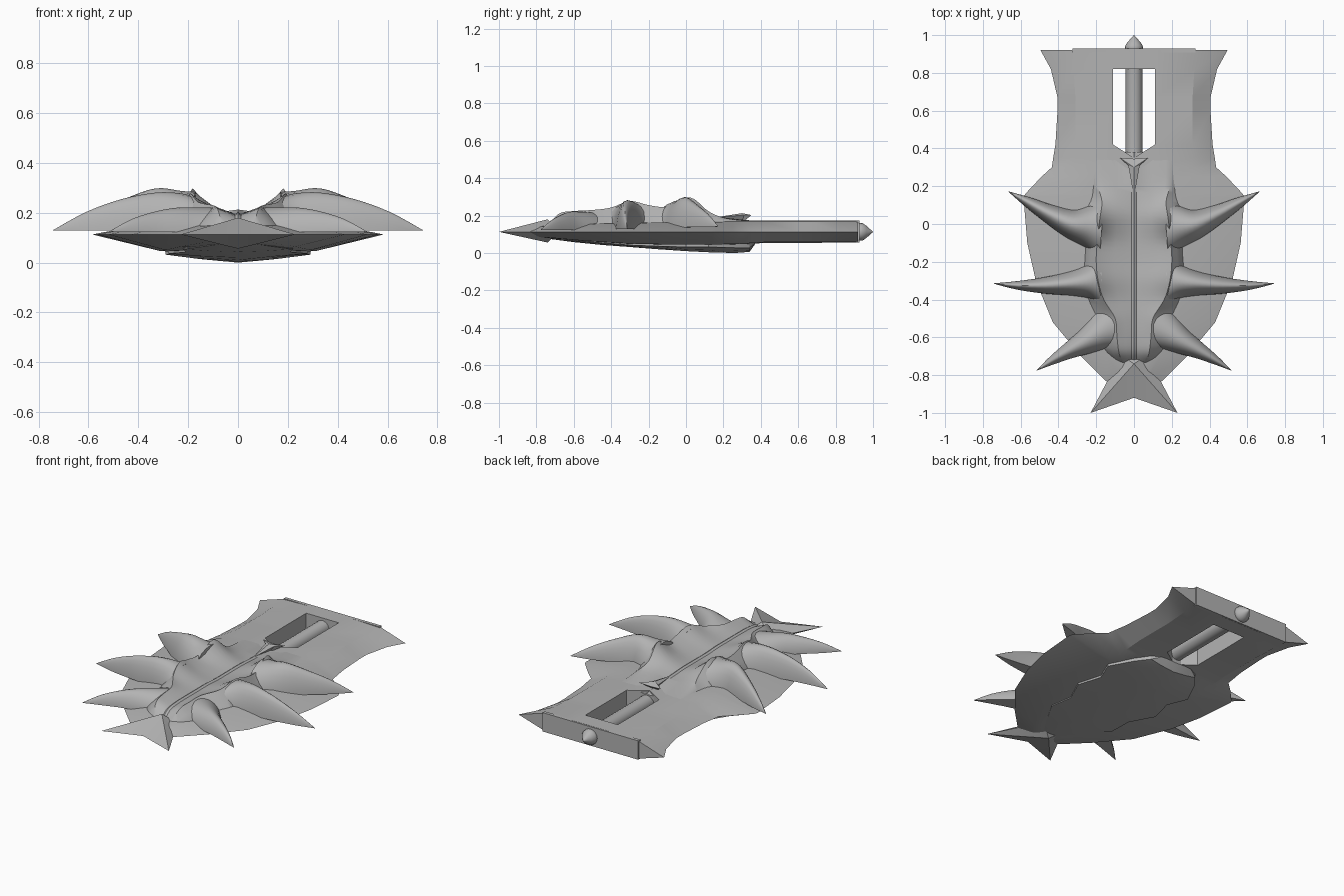
import bpy, bmesh, math
from mathutils import Vector

if "Cube" in bpy.data.objects:
    bpy.data.objects.remove(bpy.data.objects["Cube"])

grey = bpy.data.materials.new("stone grey")
grey.diffuse_color = (0.45, 0.45, 0.45, 1)
grey.use_nodes = True
grey.node_tree.nodes["Principled BSDF"].inputs["Base Color"].default_value = grey.diffuse_color


def finish(name, bm, angle=35):
    bmesh.ops.remove_doubles(bm, verts=bm.verts, dist=0.0004)
    bmesh.ops.dissolve_degenerate(bm, edges=bm.edges, dist=0.0004)
    bmesh.ops.recalc_face_normals(bm, faces=bm.faces)
    me = bpy.data.meshes.new(name)
    bm.to_mesh(me)
    bm.free()
    me.materials.append(grey)
    ob = bpy.data.objects.new(name, me)
    bpy.context.collection.objects.link(ob)
    bpy.ops.object.select_all(action='DESELECT')
    ob.select_set(True)
    bpy.context.view_layer.objects.active = ob
    bpy.ops.object.shade_smooth_by_angle(angle=math.radians(angle))
    return ob


def smooth_rows(rows, steps):
    """Catmull-Rom interpolation through rows of numbers."""
    out, n = [], len(rows)
    for i in range(n - 1):
        quad = [rows[max(0, min(n - 1, i + k))] for k in (-1, 0, 1, 2)]
        for s in range(steps):
            t = s / steps
            out.append([0.5 * (2 * b + (c - a) * t + (2 * a - 5 * b + 4 * c - d) * t * t
                               + (3 * b - a - 3 * c + d) * t ** 3) for a, b, c, d in zip(*quad)])
    return out + [list(rows[-1])]


def loft(name, rings, angle=35):
    """Skin closed rings and cap both ends."""
    bm = bmesh.new()
    vr = [[bm.verts.new(p) for p in r] for r in rings]
    n = len(rings[0])
    for a, b in zip(vr, vr[1:]):
        for j in range(n):
            bm.faces.new((a[j], a[(j + 1) % n], b[(j + 1) % n], b[j]))
    bm.faces.new(vr[0])
    bm.faces.new(vr[-1])
    return finish(name, bm, angle)


# Board: y, edge half width, flat half width, top z, bottom z
EDGE = 0.115
board = [(-0.89, 0.03, 0.02, 0.12, 0.11), (-0.83, 0.15, 0.06, 0.132, 0.095),
         (-0.7, 0.28, 0.14, 0.148, 0.082), (-0.52, 0.43, 0.23, 0.157, 0.066),
         (-0.3, 0.52, 0.29, 0.162, 0.052), (-0.1, 0.565, 0.31, 0.165, 0.048),
         (0.14, 0.585, 0.31, 0.168, 0.048), (0.16, 0.575, 0.31, 0.168, 0.048),
         (0.25, 0.49, 0.31, 0.17, 0.05), (0.3, 0.435, 0.31, 0.17, 0.052),
         (0.35, 0.428, 0.31, 0.17, 0.055), (0.42, 0.416, 0.31, 0.17, 0.06),
         (0.6, 0.405, 0.31, 0.17, 0.06), (0.67, 0.405, 0.31, 0.17, 0.06),
         (0.82, 0.44, 0.32, 0.17, 0.062), (0.92, 0.495, 0.32, 0.17, 0.062)]
bm = bmesh.new()
sides = ([], [])
for y, e, f, zt, zb in board:
    slot = min(0.11, f * 0.6)
    xs = (-e, -f, -slot, 0, slot, f, e)
    for grid, z, bow in ((sides[0], zt, 0.006), (sides[1], zb, -0.004)):
        grid.append([bm.verts.new((x, y, EDGE if abs(x) == e else z + bow * (abs(x) <= slot)))
                     for x in xs])
cells = []
for i in range(len(board) - 1):
    for j in range(6):
        c = [(i, j), (i, j + 1), (i + 1, j + 1), (i + 1, j)]
        if j in (2, 3):
            if 0.4 < board[i][0] < 0.8:      # open slot
                continue
            if board[i][0] == 0.35:          # pointed slot end
                c.remove((i + 1, 3))
        cells.append(c)
border = {}
for c in cells:
    for grid in sides:
        bm.faces.new([grid[i][j] for i, j in c])
    for a, b in zip(c, c[1:] + c[:1]):
        key = tuple(sorted((a, b)))
        border[key] = border.get(key, 0) + 1
for (a, b), count in border.items():         # slot walls and end faces
    if count == 1:
        bm.faces.new([sides[0][a[0]][a[1]], sides[0][b[0]][b[1]],
                      sides[1][b[0]][b[1]], sides[1][a[0]][a[1]]])
finish("board", bm, 25)

# Thin end plate
bm = bmesh.new()
bmesh.ops.create_cube(bm, size=1)
for v in bm.verts:
    v.co = Vector((v.co.x * 0.65, 0.918 + v.co.y * 0.02, 0.117 + v.co.z * 0.116))
finish("end_plate", bm)

# Rod through the slot, ending in a rounded point
loft("centre_rod", [[(r * math.cos(k * math.tau / 20), y, EDGE + r * math.sin(k * math.tau / 20))
                     for k in range(20)]
                    for y, r in ((0.33, 0.045), (0.92, 0.045), (0.93, 0.047), (0.945, 0.046),
                                 (0.965, 0.032), (0.985, 0.014), (1.0, 0.001))])

# Raised body: y, valley z, crest x, crest z, foot x, foot z
spine = smooth_rows([(0.38, 0.172, 0.2, 0.17, 0.235, 0.16), (0.22, 0.19, 0.195, 0.186, 0.24, 0.15),
                     (0.12, 0.195, 0.17, 0.225, 0.25, 0.15), (0.02, 0.2, 0.182, 0.3, 0.29, 0.15),
                     (-0.1, 0.2, 0.195, 0.25, 0.27, 0.15), (-0.2, 0.2, 0.2, 0.258, 0.27, 0.15),
                     (-0.3, 0.205, 0.19, 0.28, 0.28, 0.15), (-0.4, 0.205, 0.16, 0.245, 0.25, 0.15),
                     (-0.5, 0.205, 0.1, 0.232, 0.22, 0.14), (-0.6, 0.203, 0.09, 0.226, 0.2, 0.14),
                     (-0.68, 0.19, 0.08, 0.212, 0.16, 0.13), (-0.74, 0.14, 0.06, 0.14, 0.1, 0.12)], 4)
rings = []
for y, zv, xc, zc, xf, zf in spine:
    half = [(0.012, zv - 0.008), (xc * 0.5, zv + (zc - zv) * 0.22), (xc * 0.85, zv + (zc - zv) * 0.7),
            (xc, zc), (xc + (xf - xc) * 0.4, zf + (zc - zf) * 0.6), (xf, zf), (xf, zf - 0.02)]
    rings.append([(-x, y, z) for x, z in reversed(half)] + [(0, y, zv)] + [(x, y, z) for x, z in half])
loft("ridged_body", rings, 40)

# Curved spikes: x, y, crest z, half width, base z
spikes = {
    "rear_spike": [(0.17, -0.02, 0.285, 0.17, 0.13), (0.23, -0.015, 0.29, 0.125, 0.13),
                   (0.33, 0.0, 0.3, 0.08, 0.135), (0.45, 0.055, 0.26, 0.05, 0.14),
                   (0.56, 0.115, 0.21, 0.028, 0.14), (0.665, 0.172, 0.145, 0.001, 0.143)],
    "middle_spike": [(0.17, -0.3, 0.265, 0.16, 0.13), (0.23, -0.305, 0.28, 0.1, 0.13),
                     (0.33, -0.315, 0.283, 0.066, 0.13), (0.47, -0.325, 0.256, 0.044, 0.13),
                     (0.61, -0.325, 0.205, 0.024, 0.13), (0.743, -0.315, 0.132, 0.001, 0.13)],
    "front_spike": [(0.09, -0.53, 0.222, 0.14, 0.13), (0.16, -0.565, 0.224, 0.105, 0.13),
                    (0.25, -0.62, 0.222, 0.07, 0.125), (0.34, -0.668, 0.205, 0.045, 0.125),
                    (0.43, -0.72, 0.175, 0.024, 0.125), (0.515, -0.775, 0.128, 0.001, 0.126)],
}
for name, path in spikes.items():
    pts = smooth_rows(path, 4)
    for side, sx in (("right", 1), ("left", -1)):
        rings = []
        for i, (x, y, z, w, zb) in enumerate(pts):
            a, b = pts[max(0, i - 1)], pts[min(len(pts) - 1, i + 1)]
            d = Vector((b[0] - a[0], b[1] - a[1])).normalized()
            ring = []
            for k in range(13):
                t = math.pi * k / 12
                o = w * math.cos(t)
                ring.append((sx * (x - d.y * o), y + d.x * o,
                             zb + (z - zb) * max(0, math.sin(t)) ** 1.25))
            rings.append(ring)
        loft(f"{side}_{name}", rings, 50)


def star(name, outline, top, bottom):
    """Faceted solid from an outline and two apexes."""
    bm = bmesh.new()
    ring = [bm.verts.new(p) for p in outline]
    for apex in (top, bottom):
        v = bm.verts.new(apex)
        for a, b in zip(ring, ring[1:] + ring[:1]):
            bm.faces.new((a, b, v))
    finish(name, bm, 15)


# Forked nose
fork = [(0.23, -1.0), (0.125, -0.8), (0.09, -0.68)]
star("forked_nose",
     [(0, -0.92, EDGE)] + [(x, y, EDGE) for x, y in fork] + [(-x, y, EDGE) for x, y in reversed(fork)],
     (0, -0.74, 0.182), (0, -0.74, 0.058))

# Small arrow fin at the slot end
fin = [(0.075, 0.35), (0.03, 0.31)]
star("arrow_fin",
     [(0, 0.14, 0.19)] + [(x, y, 0.205) for x, y in reversed(fin)] + [(0, 0.345, 0.2)]
     + [(-x, y, 0.205) for x, y in fin],
     (0, 0.3, 0.215), (0, 0.3, 0.165))

# Keel under the board: y, half width, centre z, edge z
rings = []
for y, w, zc, ze in ((0.37, 0.1, 0.05, 0.055), (0.34, 0.16, 0.008, 0.03), (0.26, 0.22, 0.002, 0.03),
                     (0.12, 0.29, 0.006, 0.034), (0.0, 0.24, 0.012, 0.034), (-0.15, 0.28, 0.022, 0.038),
                     (-0.3, 0.21, 0.034, 0.044), (-0.45, 0.22, 0.045, 0.056), (-0.6, 0.13, 0.06, 0.068),
                     (-0.72, 0.05, 0.076, 0.08)):
    half = [(w * 0.55, zc + (ze - zc) * 0.4), (w, ze), (w, 0.09)]
    rings.append([(-x, y, z) for x, z in reversed(half)] + [(0, y, zc)] + [(x, y, z) for x, z in half])
loft("keel", rings, 25)

# Set the lowest point on the ground
low = min(v.co.z for o in bpy.data.objects for v in o.data.vertices)
for o in bpy.data.objects:
    o.location.z -= low
